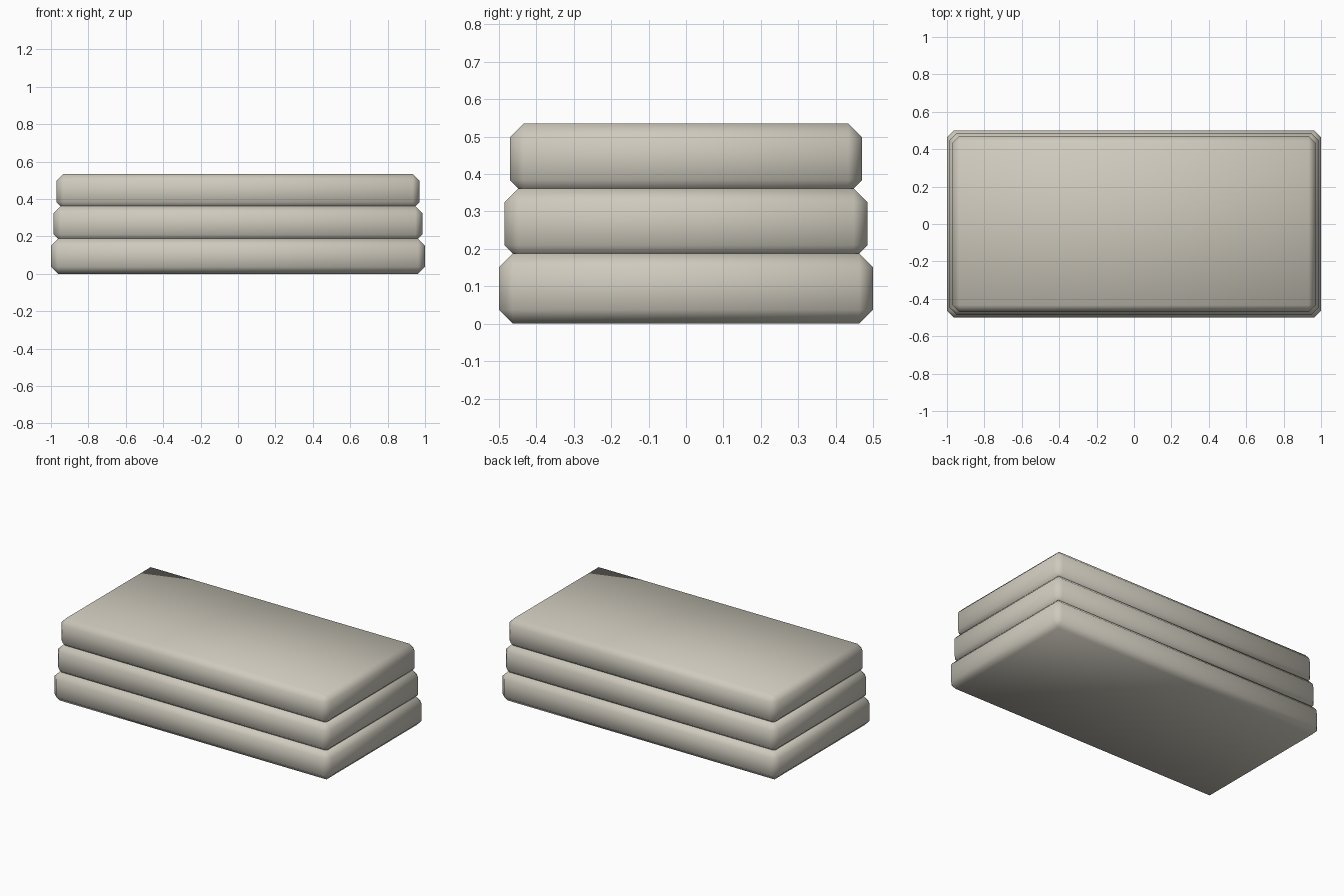
import bpy

cube = bpy.data.objects.get("Cube")
if cube:
    bpy.data.objects.remove(cube, do_unlink=True)

# Warm stone colour
stone = bpy.data.materials.new("warm_grey_stone")
stone.use_nodes = True
colour = (0.62, 0.59, 0.51, 1.0)
stone.diffuse_color = colour
stone.node_tree.nodes["Principled BSDF"].inputs["Base Color"].default_value = colour

HEIGHT = 0.188   # thickness of each slab
STEP = 0.1735    # rise per slab, so neighbours overlap slightly
INSET = 0.0145   # each slab is a little smaller all round
BEVEL = 0.037


def add_slab(name, level):
    """Box with one chamfer on every edge, shaded smooth."""
    bpy.ops.mesh.primitive_cube_add(
        size=1, location=(0, 0, level * STEP + HEIGHT / 2))
    slab = bpy.context.object
    slab.name = name
    slab.scale = (2 - 2 * INSET * level, 1 - 2 * INSET * level, HEIGHT)
    bpy.ops.object.transform_apply(location=False, rotation=False, scale=True)
    bevel = slab.modifiers.new("edge_chamfer", 'BEVEL')
    bevel.width = BEVEL
    bevel.segments = 1
    bevel.limit_method = 'NONE'
    bpy.ops.object.shade_smooth()
    slab.data.materials.append(stone)


# Stack of three slabs
for level, name in enumerate(("bottom_slab", "middle_slab", "top_slab")):
    add_slab(name, level)
